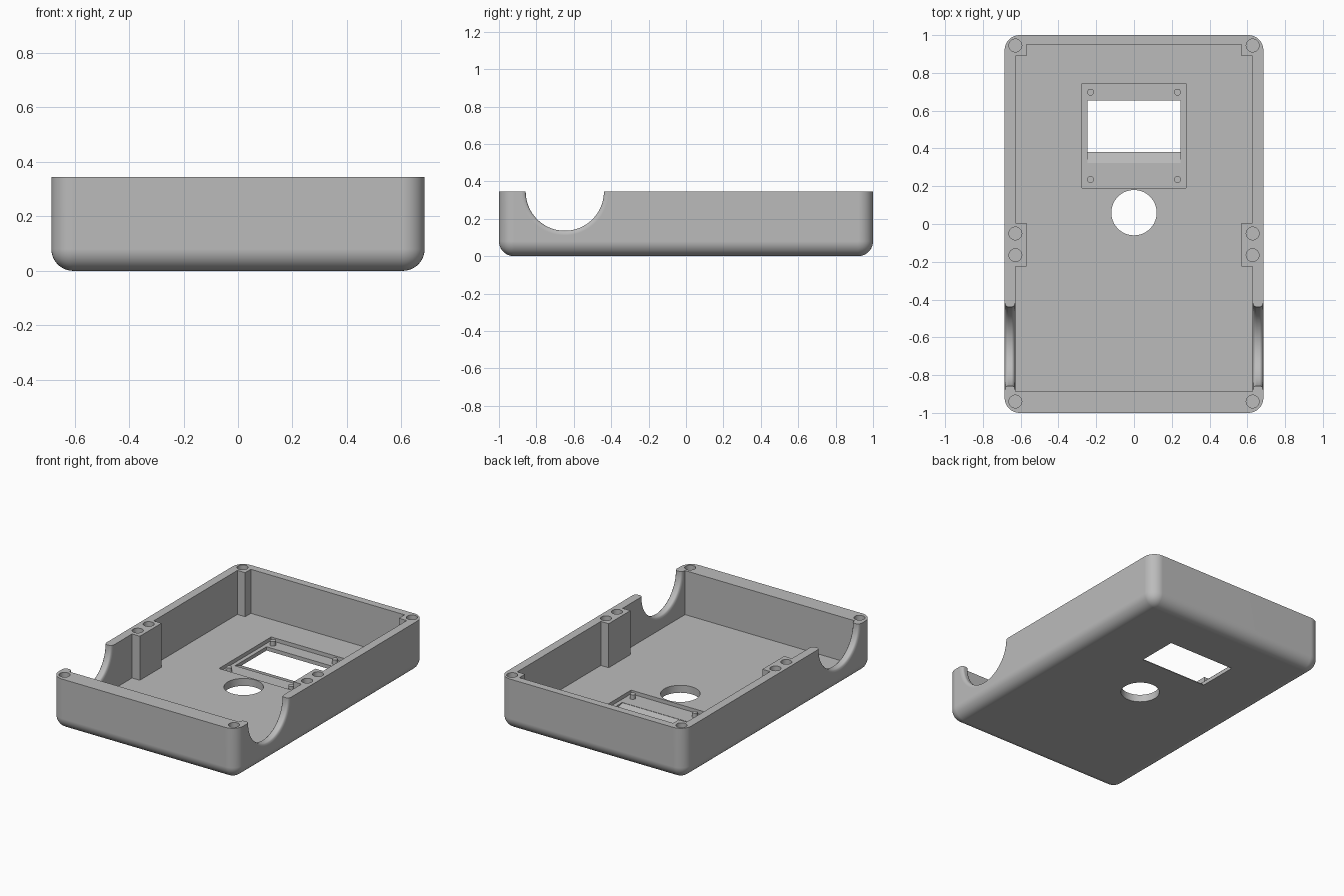
import bpy, bmesh, math
from mathutils import Matrix

if "Cube" in bpy.data.objects:
    bpy.data.objects.remove(bpy.data.objects["Cube"])

H, FLOOR, RECESS = 0.345, 0.05, 0.025

grey = bpy.data.materials.new("case_grey")
grey.diffuse_color = (0.5, 0.5, 0.5, 1)
grey.use_nodes = True
grey.node_tree.nodes["Principled BSDF"].inputs["Base Color"].default_value = grey.diffuse_color


def finish(name, bm):
    bmesh.ops.recalc_face_normals(bm, faces=bm.faces)
    me = bpy.data.meshes.new(name)
    bm.to_mesh(me)
    bm.free()
    me.materials.append(grey)
    ob = bpy.data.objects.new(name, me)
    bpy.context.collection.objects.link(ob)
    return ob


def prism(name, pts, shift):
    """Extrude a flat outline (3D points) by a vector."""
    bm = bmesh.new()
    face = bm.faces.new([bm.verts.new(p) for p in pts])
    res = bmesh.ops.extrude_face_region(bm, geom=[face], use_keep_orig=True)
    verts = [g for g in res["geom"] if isinstance(g, bmesh.types.BMVert)]
    bmesh.ops.translate(bm, verts=verts, vec=shift)
    return finish(name, bm)


def cylinder(name, x, y, z0, z1, r, n):
    bm = bmesh.new()
    bmesh.ops.create_cone(bm, cap_ends=True, segments=n, radius1=r, radius2=r, depth=z1 - z0,
                          matrix=Matrix.Translation((x, y, (z0 + z1) / 2)))
    return finish(name, bm)


def lathe_x(name, profile, y, z, n=96):
    """Closed solid of revolution about a line parallel to x."""
    bm = bmesh.new()
    rings = [[bm.verts.new((x, y + r * math.cos(2 * math.pi * i / n),
                            z + r * math.sin(2 * math.pi * i / n)))
              for i in range(n)] for x, r in profile]
    for a, b in zip(rings, rings[1:]):
        for i in range(n):
            j = (i + 1) % n
            bm.faces.new((a[i], a[j], b[j], b[i]))
    bm.faces.new(rings[0])
    bm.faces.new(rings[-1])
    return finish(name, bm)


def cut(target, cutter):
    mod = target.modifiers.new("cut", "BOOLEAN")
    mod.operation, mod.solver, mod.object = "DIFFERENCE", "EXACT", cutter
    bpy.context.view_layer.objects.active = target
    bpy.ops.object.modifier_apply(modifier=mod.name)
    bpy.data.objects.remove(cutter)


# Outer shell: block with rounded uprights and rounded bottom edges
bm = bmesh.new()
bmesh.ops.create_cube(bm, size=1, matrix=Matrix.Translation((0, 0, H / 2))
                      @ Matrix.Diagonal((1.37, 2, H, 1)))
edges = [e for e in bm.edges if min(v.co.z for v in e.verts) < 0.01]
bmesh.ops.bevel(bm, geom=edges, offset=0.08, segments=10, profile=0.5, affect="EDGES")
case = finish("case_shell", bm)

# Cavity, leaving the back corner posts and middle screw posts standing
half = [(0.628, -0.887), (0.628, -0.225), (0.57, -0.225), (0.57, 0.005),
        (0.628, 0.005), (0.628, 0.89), (0.57, 0.89), (0.57, 0.95)]
outline = half + [(-x, y) for x, y in reversed(half)]
cut(case, prism("cavity_cutter", [(x, y, FLOOR) for x, y in outline], (0, 0, 0.5)))

# Rounded-lip half-circle openings in both side walls
R, F, A = 0.209, 0.024, 0.02
lip = [(0.60, R + F)]
for k in range(7):
    t = math.pi / 2 * k / 6
    lip.append((0.628 + A * math.sin(t), R + F * (1 - math.sin(t)) if k == 0
                else R + F * (1 - math.sqrt(1 - (1 - math.sin(t)) ** 2)))) 
outer = [(1.313 - x, r) for x, r in reversed(lip)]
for side in (-1, 1):
    cut(case, lathe_x("side_opening_cutter", [(side * x, r) for x, r in lip + outer], -0.648, H))

# Screw holes in the rim
for x in (-0.628, 0.628):
    for y in (-0.94, -0.165, -0.05, 0.945):
        cut(case, cylinder("screw_hole_cutter", x, y, 0.12, 0.5, 0.034, 32))

# Round button hole through the floor
cut(case, cylinder("button_hole_cutter", 0, 0.06, -0.1, 0.2, 0.12, 64))

# Display recess, then its window with a sloping front ledge
recess = [(-0.274, 0.19), (0.274, 0.19), (0.274, 0.743), (-0.274, 0.743)]
cut(case, prism("display_recess_cutter", [(x, y, RECESS) for x, y in recess], (0, 0, 0.2)))
window = [(0.655, -0.1), (0.655, 0.1), (0.322, 0.1), (0.322, RECESS - 0.002),
          (0.382, 0.005), (0.382, -0.1)]
cut(case, prism("window_cutter", [(-0.247, y, z) for y, z in window], (0.494, 0, 0)))

# Display locating pegs
pegs = [cylinder("display_peg", x, y, RECESS - 0.005, 0.055, 0.018, 24)
        for x in (-0.23, 0.23) for y in (0.235, 0.698)]

# Smooth curves, crisp edges
for ob in [case] + pegs:
    bpy.ops.object.select_all(action="DESELECT")
    ob.select_set(True)
    bpy.context.view_layer.objects.active = ob
    bpy.ops.object.shade_smooth_by_angle(angle=math.radians(30))
    wn = ob.modifiers.new("clean_normals", "WEIGHTED_NORMAL")
    wn.keep_sharp = True
